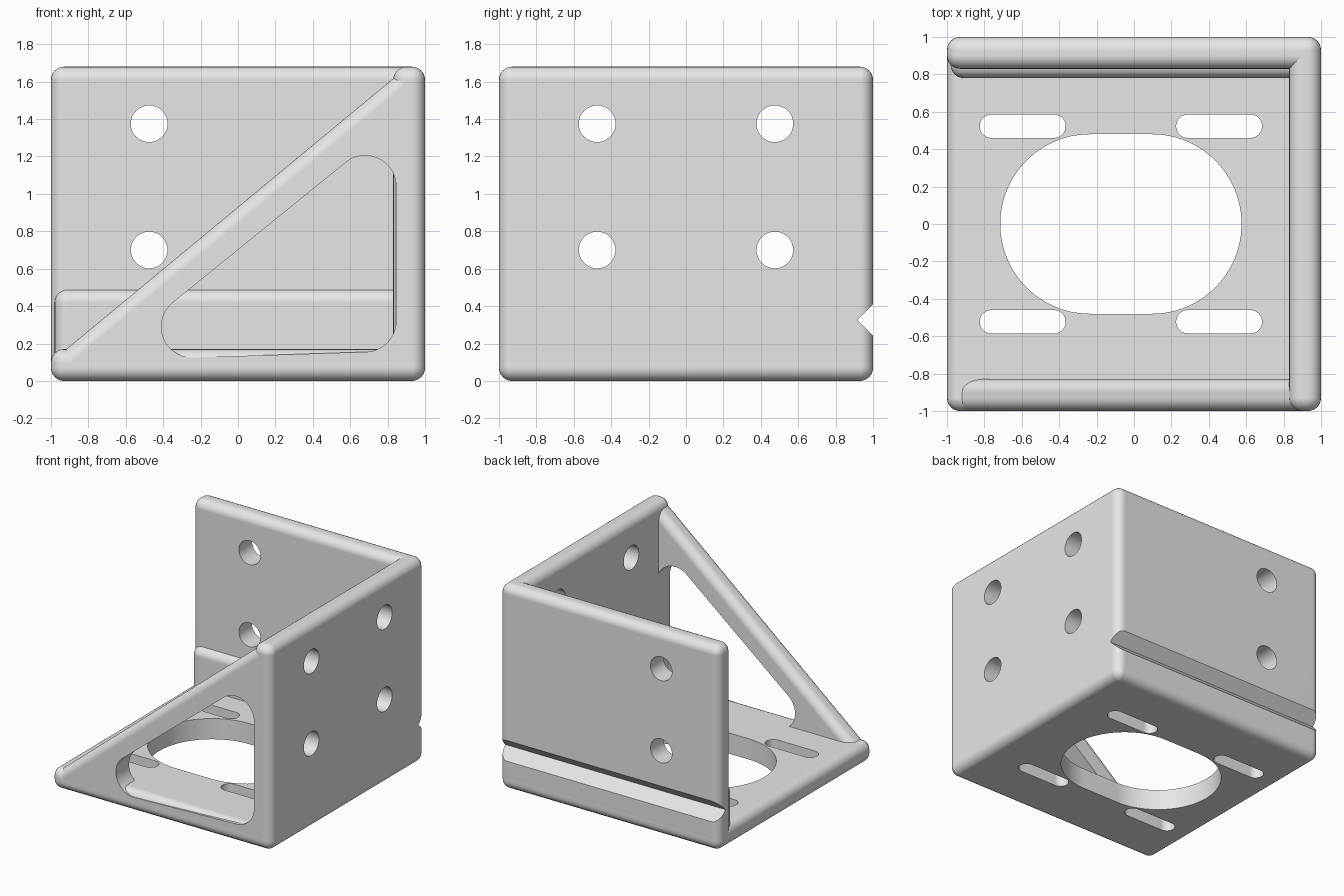
import bpy
import bmesh
from itertools import product
from math import sin, cos, pi, radians
from mathutils import Vector

if "Cube" in bpy.data.objects:
    bpy.data.objects.remove(bpy.data.objects["Cube"])

R = 0.07    # edge rounding radius
T = 0.17    # plate thickness
H = 1.68    # wall height

grey = bpy.data.materials.new("light grey")
grey.use_nodes = True
grey.diffuse_color = (0.8, 0.8, 0.8, 1)
grey.node_tree.nodes["Principled BSDF"].inputs["Base Color"].default_value = (0.8, 0.8, 0.8, 1)


def hull(name, points):
    """Object made of the convex hull of some points."""
    bm = bmesh.new()
    for p in points:
        bm.verts.new(p)
    bmesh.ops.remove_doubles(bm, verts=bm.verts, dist=1e-5)
    bmesh.ops.convex_hull(bm, input=bm.verts)
    loose = [v for v in bm.verts if not v.link_faces]
    bmesh.ops.delete(bm, geom=loose, context="VERTS")
    bmesh.ops.dissolve_limit(bm, angle_limit=radians(0.5), verts=bm.verts, edges=bm.edges)
    bmesh.ops.recalc_face_normals(bm, faces=bm.faces)
    mesh = bpy.data.meshes.new(name)
    bm.to_mesh(mesh)
    bm.free()
    mesh.materials.append(grey)
    ob = bpy.data.objects.new(name, mesh)
    bpy.context.collection.objects.link(ob)
    return ob


def ball(center, n=24):
    """Points on a sphere of the rounding radius."""
    for i, j in product(range(n // 2 + 1), range(n)):
        a, b = pi * i / (n // 2), 2 * pi * j / n
        yield Vector(center) + R * Vector((sin(a) * cos(b), sin(a) * sin(b), cos(a)))


def rounded(name, corners):
    return hull(name, [p for c in corners for p in ball(c)])


def rounded_box(name, lo, hi):
    spans = [(a + R, b - R) for a, b in zip(lo, hi)]
    return rounded(name, product(*spans))


def cutter(axis, discs, r, lo, hi, n=48):
    """Prism along an axis around one or more discs given in the other two axes."""
    pts = []
    for (u, v), k, d in product(discs, range(n), (lo, hi)):
        p = [u + r * cos(2 * pi * k / n), v + r * sin(2 * pi * k / n)]
        p.insert(axis, d)
        pts.append(p)
    return hull("cutter", pts)


def cut(ob, tools):
    for tool in tools:
        mod = ob.modifiers.new("cut", "BOOLEAN")
        mod.operation = "DIFFERENCE"
        mod.solver = "EXACT"
        mod.object = tool
        with bpy.context.temp_override(object=ob, active_object=ob):
            bpy.ops.object.modifier_apply(modifier=mod.name)
        bpy.data.objects.remove(tool)


def groove():
    """V-shaped tool running along the back."""
    profile = [(0.915, 0.325), (1.015, 0.225), (1.015, 0.425)]
    return hull("cutter", [(x, y, z) for x in (-1.1, 1.1) for y, z in profile])


HOLE_HEIGHTS = (0.7, 1.375)

# Base plate with the large oval opening and four adjusting slots
base = rounded_box("base_plate", (-1, -1, 0), (1, 1, T))
slots = [cutter(2, [(x - 0.167, y), (x + 0.167, y)], 0.0625, -0.1, 0.3)
         for x in (-0.595, 0.455) for y in (-0.523, 0.523)]
cut(base, slots + [cutter(2, [(-0.235, 0), (0.095, 0)], 0.48, -0.1, 0.3, 96)])

# Side wall with four screw holes
side = rounded_box("left_wall", (1 - T, -1, 0), (1, 1, H))
cut(side, [cutter(0, [(y, z)], 0.098, 0.7, 1.1)
           for y in (-0.475, 0.475) for z in HOLE_HEIGHTS] + [groove()])

# Back wall with two screw holes and the groove
back = rounded_box("back_wall", (-1, 1 - T, 0), (1, 1, H))
cut(back, [cutter(1, [(-0.475, z)], 0.098, 0.7, 1.1) for z in HOLE_HEIGHTS] + [groove()])

# Thickening rib inside the back wall, behind the groove
rib = rounded_box("back_rib", (-0.98, 0.78, 0.02), (0.98, 0.95, 0.49))
cut(rib, [groove()])

# Triangular front brace with a rounded triangular window
brace = rounded("front_brace", [(x, y, z) for y in (-1 + R, -1 + T - R)
                                for x, z in ((R - 1, R), (1 - R, R), (1 - R, H - R))])
cut(brace, [cutter(1, [(-0.245, 0.29), (0.68, 0.32), (0.68, 1.04)], 0.165, -1.1, -0.7)])

# Smooth rounded edges, flat faces kept flat
parts = [base, side, back, rib, brace]
bpy.ops.object.select_all(action="DESELECT")
for ob in parts:
    ob.select_set(True)
bpy.context.view_layer.objects.active = base
bpy.ops.object.shade_smooth_by_angle(angle=radians(30))
for ob in parts:
    mod = ob.modifiers.new("weighted_normals", "WEIGHTED_NORMAL")
    mod.keep_sharp = True
